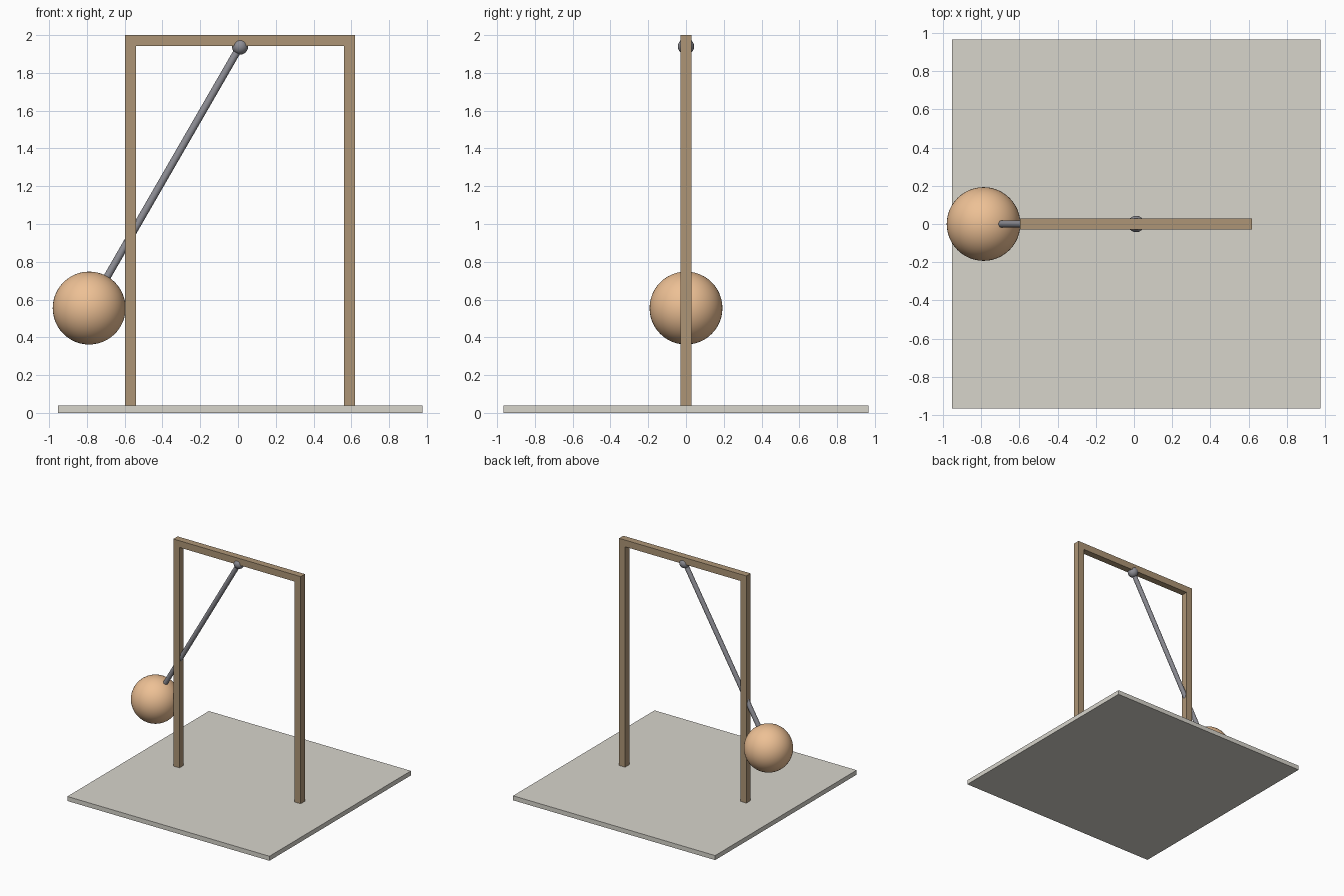
import bpy, bmesh
from mathutils import Vector

if "Cube" in bpy.data.objects:
    bpy.data.objects.remove(bpy.data.objects["Cube"])

CX = 0.011  # centre of stand and floor


def material(name, rgb):
    m = bpy.data.materials.new(name)
    m.diffuse_color = (*rgb, 1)
    m.use_nodes = True
    m.node_tree.nodes["Principled BSDF"].inputs["Base Color"].default_value = m.diffuse_color
    return m


wood = material("wood", (0.42, 0.30, 0.18))
metal = material("metal", (0.27, 0.27, 0.30))
peach = material("peach", (0.85, 0.53, 0.30))
stone = material("stone", (0.68, 0.66, 0.60))


def finish(name, mat, smooth=False):
    ob = bpy.context.object
    ob.name = name
    ob.data.materials.append(mat)
    if smooth:
        bpy.ops.object.shade_smooth_by_angle()
    return ob


def ball(name, loc, r, mat):
    bpy.ops.mesh.primitive_uv_sphere_add(segments=48, ring_count=24, radius=r, location=loc)
    return finish(name, mat, True)


# Floor plate
bpy.ops.mesh.primitive_cube_add(size=1, location=(CX, 0, 0.0195))
bpy.context.object.scale = (1.93, 1.93, 0.039)
finish("floor_plate", stone)

# Portal frame: mirrored half profile extruded through y
half = [(0.608, 0.039), (0.608, 2.0)]
inner = [(0.55, 1.942), (0.55, 0.039)]
profile = ([(-x, z) for x, z in half] + [(x, z) for x, z in reversed(half)]
           + [(x, z) for x, z in reversed(inner)] + [(-x, z) for x, z in inner])
bm = bmesh.new()
face = bm.faces.new([bm.verts.new((CX + x, -0.029, z)) for x, z in profile])
ext = bmesh.ops.extrude_face_region(bm, geom=[face])
new_verts = [g for g in ext["geom"] if isinstance(g, bmesh.types.BMVert)]
bmesh.ops.translate(bm, vec=(0, 0.058, 0), verts=new_verts)
bmesh.ops.recalc_face_normals(bm, faces=bm.faces)
mesh = bpy.data.meshes.new("support_frame")
bm.to_mesh(mesh)
bm.free()
mesh.materials.append(wood)
bpy.context.collection.objects.link(bpy.data.objects.new("support_frame", mesh))

# Pivot, swinging weight and the rod between them
top = Vector((CX, 0, 1.94))
low = Vector((-0.788, 0, 0.555))
ball("pivot", top, 0.043, metal)
ball("pendulum_weight", low, 0.193, peach)
axis = top - low
bpy.ops.mesh.primitive_cylinder_add(vertices=32, radius=0.0195, depth=axis.length,
                                    location=(top + low) / 2,
                                    rotation=axis.to_track_quat('Z', 'Y').to_euler())
finish("rod", metal, True)
